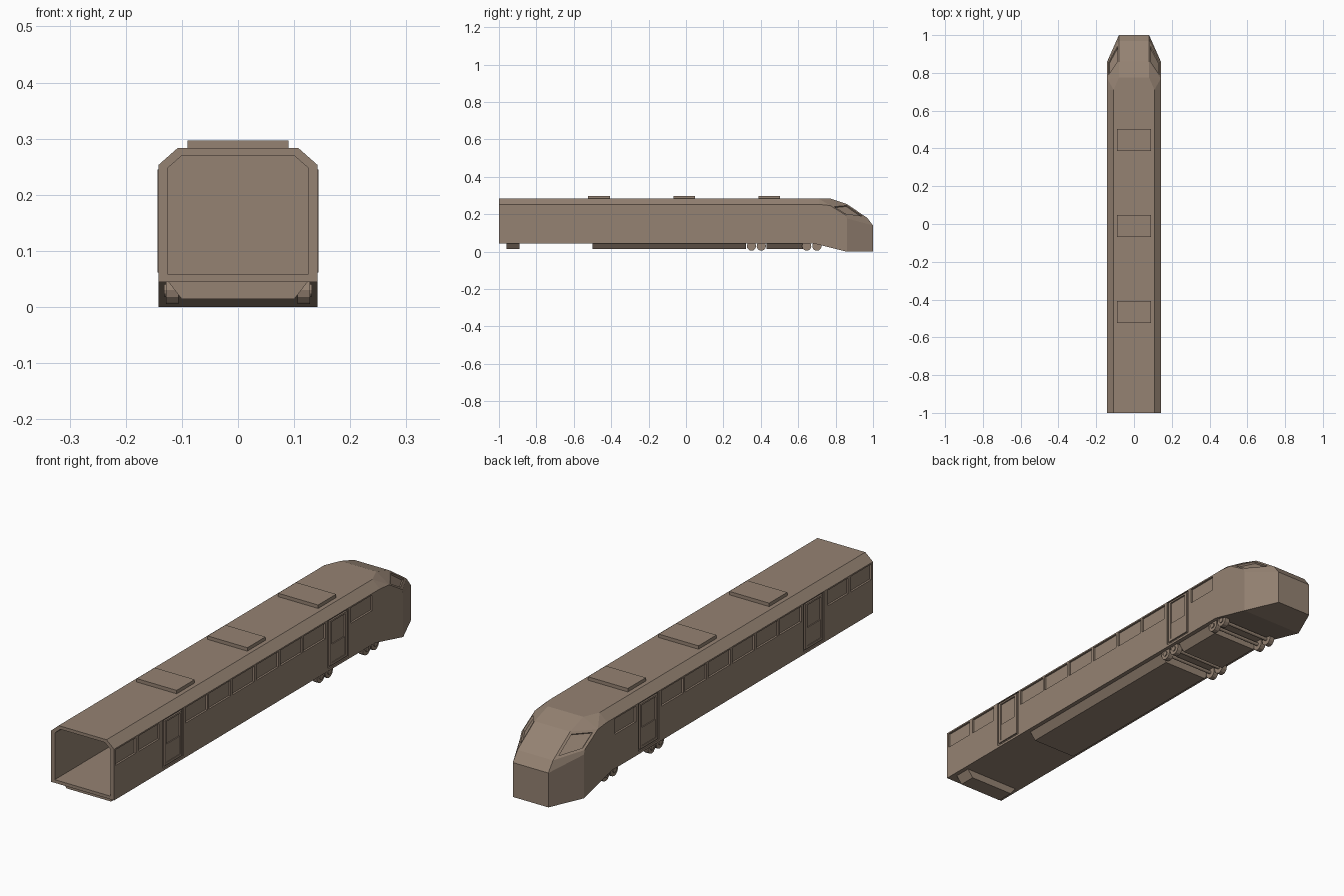
import bpy, bmesh, math
from mathutils import Matrix, Vector

if "Cube" in bpy.data.objects:
    bpy.data.objects.remove(bpy.data.objects["Cube"])

paint = bpy.data.materials.new("brown_paint")
paint.diffuse_color = (0.30, 0.225, 0.17, 1)
paint.use_nodes = True
paint.node_tree.nodes["Principled BSDF"].inputs["Base Color"].default_value = paint.diffuse_color


def finish(bm, name):
    bmesh.ops.recalc_face_normals(bm, faces=bm.faces)
    me = bpy.data.meshes.new(name)
    bm.to_mesh(me)
    bm.free()
    ob = bpy.data.objects.new(name, me)
    bpy.context.collection.objects.link(ob)
    me.materials.append(paint)
    return ob


def add_box(bm, x, y, z):
    size = Vector((x[1] - x[0], y[1] - y[0], z[1] - z[0]))
    mid = ((x[0] + x[1]) / 2, (y[0] + y[1]) / 2, (z[0] + z[1]) / 2)
    bmesh.ops.create_cube(bm, size=1, matrix=Matrix.Translation(mid) @ Matrix.Diagonal(size).to_4x4())


def add_prism(bm, half, y0, y1):
    # symmetric cross-section swept along the car
    pts = half + [(-x, z) for x, z in reversed(half)]
    face = bm.faces.new([bm.verts.new((x, y0, z)) for x, z in pts])
    ext = bmesh.ops.extrude_face_region(bm, geom=[face])
    bmesh.ops.translate(bm, vec=(0, y1 - y0, 0),
                        verts=[v for v in ext["geom"] if isinstance(v, bmesh.types.BMVert)])
    if not face.is_valid or len(face.link_loops if hasattr(face, "link_loops") else face.edges) == 0:
        return
    if all(len(e.link_faces) == 1 for e in face.edges):
        return


def cut(body, cutter):
    cutter.hide_render = True
    cutter.hide_viewport = False
    mod = body.modifiers.new("cut", "BOOLEAN")
    mod.operation, mod.solver, mod.object = "DIFFERENCE", "EXACT", cutter
    bpy.context.view_layer.objects.active = body
    bpy.ops.object.modifier_apply(modifier=mod.name)
    bpy.data.objects.remove(cutter)


# Body shell with faceted nose: half outline points, mirrored in x
P = dict(b0=(.142, -1, .045), s0=(.142, -1, .253), r0=(.108, -1, .283),
         b1=(.142, .68, .045), s1=(.142, .71, .253), r1=(.108, .71, .283),
         s2=(.142, .77, .247), r2=(.08, .775, .283), w=(.08, .86, .255),
         m=(.142, .86, .178), m2=(.142, .855, .195), n=(.08, .97, .18),
         f=(.08, 1, .14), n0=(.142, .86, 0), f0=(.08, 1, 0))
bm = bmesh.new()
R = {k: bm.verts.new(p) for k, p in P.items()}
L = {k: bm.verts.new((-p[0], p[1], p[2])) for k, p in P.items()}
cab = []
for S in (R, L):
    for names in ("b0 b1 n0 m m2 s2 s1 s0", "s0 s1 r1 r0", "s1 s2 r1", "s2 r2 r1",
                  "s2 w r2", "m f n m2", "n0 f0 f m"):
        bm.faces.new([S[k] for k in names.split()])
    cab.append(bm.faces.new([S[k] for k in "m2 n w s2".split()]))
chain = "r0 r1 r2 w n f f0 n0 b1 b0".split()
for a, b in zip(chain, chain[1:]):
    bm.faces.new((R[a], R[b], L[b], L[a]))
bm.faces.new((R["b0"], R["s0"], R["r0"], L["r0"], L["s0"], L["b0"]))
bmesh.ops.recalc_face_normals(bm, faces=bm.faces)
# Cab windows sunk into the corner facets
bmesh.ops.inset_individual(bm, faces=cab, thickness=.010, use_even_offset=True)
bmesh.ops.inset_individual(bm, faces=cab, thickness=.0005, depth=-.008, use_even_offset=True)
body = finish(bm, "car_body")

# Hollow passenger saloon, open at the coupling end
bm = bmesh.new()
add_prism(bm, [(.125, .058), (.125, .248), (.10, .27)], -1.1, .70)
cut(body, finish(bm, "saloon_cutter"))

# Recesses for side windows and doors
windows = [(-.99, -.86), (-.84, -.71), (-.54, -.40), (-.39, -.25), (-.238, -.098),
           (-.083, .057), (.07, .21), (.22, .36), (.525, .66)]
doors = [-.62, .4425]
bm = bmesh.new()
for s in (-1, 1):
    xs = sorted((s * .134, s * .2))
    for y in windows:
        add_box(bm, xs, y, (.184, .247))
    for c in doors:
        add_box(bm, sorted((s * .137, s * .2)), (c - .066, c + .066), (.055, .25))
cut(body, finish(bm, "recess_cutter"))

# Sliding doors: raised frame pieces around a sunken window
bm = bmesh.new()
for s in (-1, 1):
    for c in doors:
        xs = sorted((s * .136, s * .1435))
        add_box(bm, xs, (c - .056, c - .044), (.062, .245))
        add_box(bm, xs, (c + .044, c + .056), (.062, .245))
        add_box(bm, xs, (c - .044, c + .044), (.062, .072))
        add_box(bm, xs, (c - .044, c + .044), (.238, .245))
        add_box(bm, sorted((s * .136, s * .141)), (c - .044, c + .044), (.072, .145))
finish(bm, "doors")

# Roof equipment
bm = bmesh.new()
for c in (-.465, -.01, .445):
    add_box(bm, (-.09, .09), (c - .058, c + .058), (.28, .297))
finish(bm, "roof_units")

# Underfloor equipment: long skirt, rear beam and bogie frame
for name, y0, y1 in (("underfloor_skirt", -.5, .32), ("rear_beam", -.96, -.89),
                     ("bogie_frame", .43, .625)):
    bm = bmesh.new()
    add_prism(bm, [(.10, .014), (.125, .046)], y0, y1)
    finish(bm, name)

# Wheels with hubs, and axles
bm = bmesh.new()
for y in (.35, .403, .645, .70):
    for x, r, d in ((.117, .025, .022), (-.117, .025, .022), (.129, .011, .006),
                    (-.129, .011, .006), (0, .007, .22)):
        bmesh.ops.create_cone(bm, cap_ends=True, segments=12, radius1=r, radius2=r, depth=d,
                              matrix=Matrix.Translation((x, y, .03)) @ Matrix.Rotation(math.pi / 2, 4, "Y"))
finish(bm, "wheels")
